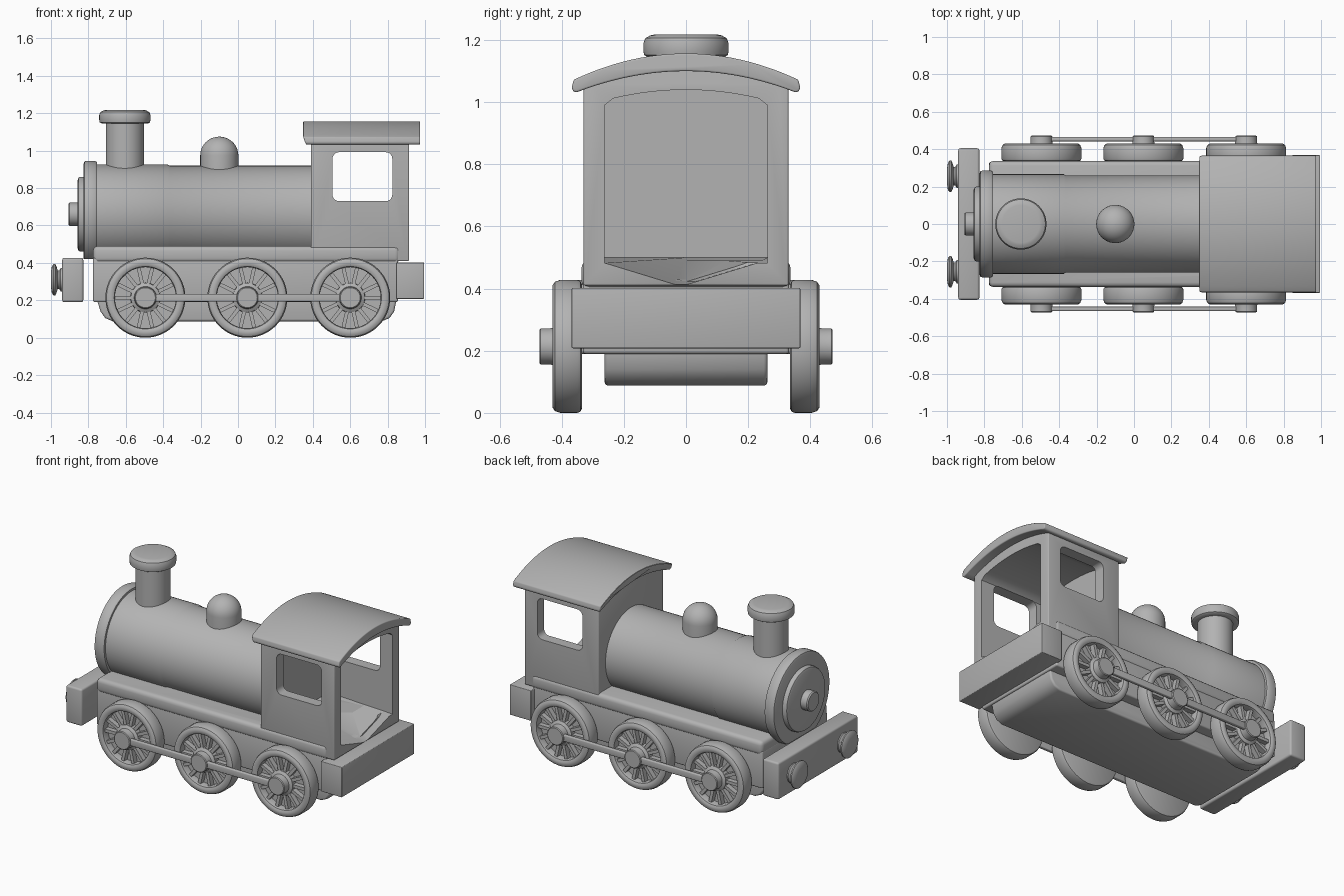
import bpy, bmesh
from math import sin, cos, pi
from mathutils import Vector, Matrix

if "Cube" in bpy.data.objects:
    bpy.data.objects.remove(bpy.data.objects["Cube"], do_unlink=True)

grey = bpy.data.materials.new("plain_grey")
grey.use_nodes = True
grey.diffuse_color = (0.45, 0.45, 0.45, 1)
grey.node_tree.nodes["Principled BSDF"].inputs["Base Color"].default_value = (0.45, 0.45, 0.45, 1)


def finish(name, bm, bevel=0.0, segments=3):
    """Turn a bmesh into a shaded object, optionally with rounded edges."""
    bmesh.ops.recalc_face_normals(bm, faces=bm.faces)
    mesh = bpy.data.meshes.new(name)
    bm.to_mesh(mesh)
    bm.free()
    obj = bpy.data.objects.new(name, mesh)
    bpy.context.collection.objects.link(obj)
    mesh.materials.append(grey)
    bpy.ops.object.select_all(action="DESELECT")
    obj.select_set(True)
    bpy.context.view_layer.objects.active = obj
    if bevel:
        mod = obj.modifiers.new("round", "BEVEL")
        mod.width, mod.segments = bevel, segments
        mod.limit_method, mod.angle_limit = "ANGLE", 0.6
        bpy.ops.object.modifier_apply(modifier="round")
    bpy.ops.object.shade_smooth_by_angle(angle=0.6)
    return obj


def add_box(bm, x, y, z, matrix=Matrix()):
    """Add a box given its (low, high) range on each axis."""
    ranges = (x, y, z)
    size = [b - a for a, b in ranges]
    mid = Vector([(a + b) / 2 for a, b in ranges])
    m = matrix @ Matrix.Translation(mid) @ Matrix.Diagonal((*size, 1))
    bmesh.ops.create_cube(bm, size=1, matrix=m)


def box(name, x, y, z, bevel=0.012):
    bm = bmesh.new()
    add_box(bm, x, y, z)
    return finish(name, bm, bevel)


def add_lathe(bm, profile, origin, direction, steps=64):
    """Spin (radius, distance) points around a direction; ends are closed."""
    turn = Vector((0, 0, 1)).rotation_difference(Vector(direction)).to_matrix()
    rings = []
    for r, h in profile:
        rings.append([bm.verts.new(Vector(origin) + turn @ Vector(
            (r * cos(2 * pi * i / steps), r * sin(2 * pi * i / steps), h)))
            for i in range(steps)])
    for a, b in zip(rings, rings[1:]):
        for i in range(steps):
            j = (i + 1) % steps
            bm.faces.new((a[i], a[j], b[j], b[i]))
    bm.faces.new(rings[0])
    bm.faces.new(rings[-1])


def lathe(name, profile, origin, direction):
    bm = bmesh.new()
    add_lathe(bm, profile, origin, direction)
    return finish(name, bm)


def loft(name, start, end, bevel=0.0):
    """Join two matching outlines of points into a solid."""
    bm = bmesh.new()
    a, b = [[bm.verts.new(p) for p in loop] for loop in (start, end)]
    bm.faces.new(a)
    bm.faces.new(b)
    for i in range(len(a)):
        j = (i + 1) % len(a)
        bm.faces.new((a[i], a[j], b[j], b[i]))
    return finish(name, bm, bevel)


def cut(obj, cutter):
    mod = obj.modifiers.new("cut", "BOOLEAN")
    mod.operation, mod.solver, mod.object = "DIFFERENCE", "EXACT", cutter
    bpy.context.view_layer.objects.active = obj
    bpy.ops.object.modifier_apply(modifier="cut")
    bpy.ops.object.select_all(action="DESELECT")
    obj.select_set(True)
    bpy.ops.object.shade_smooth_by_angle(angle=0.6)


def arc(x, half, top, drop, n=24):
    """Points of a shallow arch from +y to -y."""
    return [(x, half * t, top - drop * t * t)
            for t in [1 - 2 * i / n for i in range(n + 1)]]


# Boiler, smokebox front and door
lathe("boiler", [(0.266, 0), (0.266, 0.395), (0.26, 0.405), (0.26, 1.2)],
      (-0.77, 0, 0.66), (1, 0, 0))
bm = bmesh.new()
add_lathe(bm, [(0.272, 0), (0.282, 0.004), (0.286, 0.015), (0.286, 0.06), (0.28, 0.07)],
          (-0.825, 0, 0.66), (1, 0, 0))
flat = bmesh.ops.bisect_plane(bm, geom=bm.verts[:] + bm.edges[:] + bm.faces[:],
                              plane_co=(0, 0, 0.42), plane_no=(0, 0, -1), clear_outer=True)
bmesh.ops.holes_fill(bm, edges=[e for e in bm.edges if e.is_boundary])
finish("smokebox_ring", bm)
lathe("smokebox_door", [(0.2, -0.01), (0.2, 0.018), (0.195, 0.027), (0.183, 0.032)],
      (-0.825, 0, 0.66), (-1, 0, 0))
lathe("door_knob", [(0.062, -0.01), (0.062, 0.045), (0.056, 0.052)],
      (-0.855, 0, 0.66), (-1, 0, 0))

# Chimney and dome
lathe("chimney", [(0.102, 0.85), (0.102, 1.145), (0.125, 1.146), (0.135, 1.152), (0.137, 1.165),
                  (0.137, 1.19), (0.131, 1.206), (0.115, 1.215), (0.1, 1.218)],
      (-0.605, 0, 0), (0, 0, 1))
dome = [(0.102, 0.85), (0.102, 0.975)]
dome += [(0.102 * cos(a * pi / 20), 0.975 + 0.1 * sin(a * pi / 20)) for a in range(1, 10)]
lathe("dome", dome + [(0.002, 1.075)], (-0.1, 0, 0), (0, 0, 1))

# Running plate, frame and belly tank
plate = box("running_plate", (-0.775, 0.865), (-0.337, 0.337), (0.4, 0.49), 0.025)
frame = box("frame", (-0.775, 0.855), (-0.332, 0.332), (0.19, 0.43), 0.01)
tank = [(-0.75, 0.25), (-0.75, 0.19), (-0.735, 0.14), (-0.71, 0.105), (-0.67, 0.088),
        (0.77, 0.088), (0.81, 0.105), (0.835, 0.14), (0.845, 0.19), (0.845, 0.25)]
loft("belly_tank", [(x, -0.262, z) for x, z in tank], [(x, 0.262, z) for x, z in tank], 0.012)

# Buffer beams and buffers
box("front_beam", (-0.94, -0.827), (-0.405, 0.405), (0.19, 0.427))
box("rear_beam", (0.845, 0.995), (-0.368, 0.368), (0.208, 0.402), 0.004)
for side, label in ((1, "left"), (-1, "right")):
    lathe(label + "_buffer", [(0.062, -0.01), (0.062, 0.008), (0.05, 0.016), (0.05, 0.024),
                              (0.07, 0.03), (0.085, 0.038), (0.085, 0.046), (0.072, 0.055),
                              (0.04, 0.06)], (-0.94, 0.255 * side, 0.31), (-1, 0, 0))


# Cab shell, hollowed out with an open back and a sloping floor
def cab_outline(x):
    return arc(x, 0.33, 1.115, 0.06) + [(x, -0.33, 0.41), (x, 0.33, 0.41)]


def room(x, corner, middle):
    shoulders = [(x, -0.262, 0.99), (x, -0.262, corner), (x, 0, middle),
                 (x, 0.262, corner), (x, 0.262, 0.99)]
    return arc(x, 0.235, 1.04, 0.028, 12) + shoulders


cab = loft("cab", cab_outline(0.39), cab_outline(0.915), 0.006)
hollow = loft("room_cutter", room(0.46, 0.5, 0.5), room(0.98, 0.48, 0.4))
for part in (cab, plate, frame):
    cut(part, hollow)
bm = bmesh.new()
add_box(bm, (0.505, 0.825), (-0.5, 0.5), (0.73, 0.992))
across = [e for e in bm.edges if abs(e.verts[0].co.y - e.verts[1].co.y) > 0.5]
bmesh.ops.bevel(bm, geom=across, offset=0.035, segments=5, profile=0.5, affect="EDGES")
window = finish("window_cutter", bm)
cut(cab, window)
for helper in (hollow, window):
    bpy.data.objects.remove(helper, do_unlink=True)


# Arched roof with rounded eaves
def roof_outline(top_x, low_x):
    upper = arc(top_x, 0.362, 1.157, 0.085)
    lower = arc(low_x, 0.352, 1.1, 0.068)
    return upper + [(low_x, -0.368, 1.045), (low_x, -0.362, 1.034)] + lower[::-1] + [
        (low_x, 0.362, 1.034), (low_x, 0.368, 1.045)]


loft("roof", roof_outline(0.347, 0.362), roof_outline(0.974, 0.974), 0.006)

# Spoked wheels with crank hubs and coupling rods
AXLES, AXLE_Z, SPOKES = (-0.495, 0.05, 0.6), 0.214, 14
tyre = [(0.2, 0.335), (0.21, 0.34), (0.214, 0.35), (0.214, 0.405), (0.208, 0.422), (0.196, 0.43),
        (0.178, 0.43), (0.167, 0.424), (0.163, 0.412), (0.163, 0.38), (0.08, 0.38),
        (0.078, 0.415), (0.06, 0.425), (0.058, 0.44), (0.058, 0.468), (0.053, 0.472)]
for side, label in ((1, "left"), (-1, "right")):
    for n, x in enumerate(AXLES):
        bm = bmesh.new()
        add_lathe(bm, tyre, (x, 0, AXLE_Z), (0, side, 0))
        depth = sorted((0.375 * side, 0.412 * side))
        for k in range(SPOKES):
            spin = Matrix.Translation((x, 0, AXLE_Z)) @ Matrix.Rotation(2 * pi * k / SPOKES, 4, "Y")
            add_box(bm, (0.07, 0.17), depth, (-0.01, 0.01), spin)
        finish(f"{label}_wheel_{n + 1}", bm)
    box(label + "_coupling_rod", (AXLES[0], AXLES[-1]), sorted((0.442 * side, 0.465 * side)),
        (AXLE_Z - 0.021, AXLE_Z + 0.021), 0.005)
